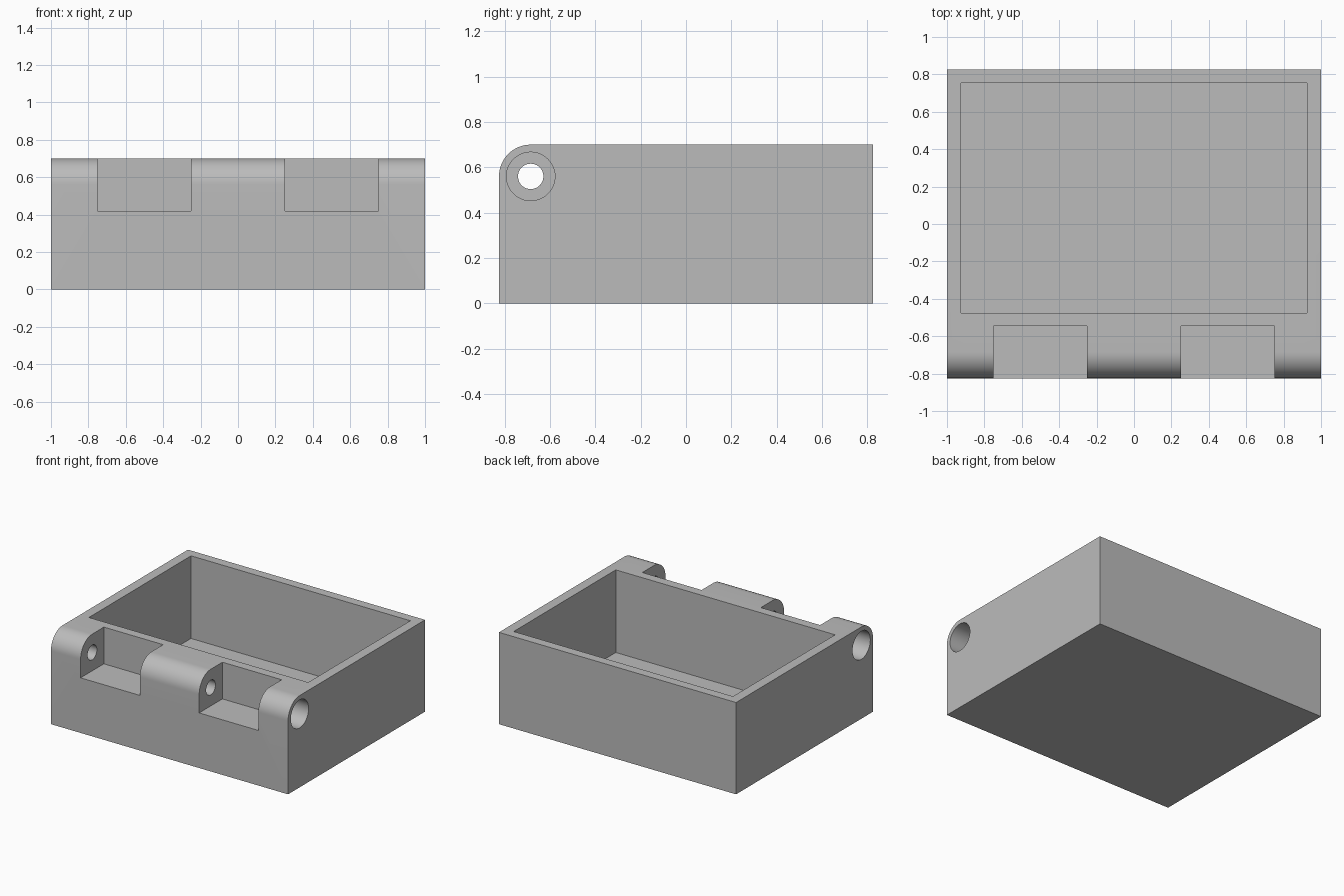
import bpy, bmesh, math

if "Cube" in bpy.data.objects:
    bpy.data.objects.remove(bpy.data.objects["Cube"])

# Main dimensions
HX, HY, H = 1.0, 0.825, 0.70
R = 0.14                              # rounded hinge edge
PIN_Y, PIN_Z = -HY + R, H - R

grey = bpy.data.materials.new("plain grey")
grey.diffuse_color = (0.5, 0.5, 0.5, 1)
grey.use_nodes = True
grey.node_tree.nodes["Principled BSDF"].inputs["Base Color"].default_value = grey.diffuse_color


def finish(name, bm):
    bmesh.ops.recalc_face_normals(bm, faces=bm.faces)
    mesh = bpy.data.meshes.new(name)
    bm.to_mesh(mesh)
    bm.free()
    mesh.materials.append(grey)
    obj = bpy.data.objects.new(name, mesh)
    bpy.context.collection.objects.link(obj)
    return obj


def extrude_x(name, profile, x0, x1):
    bm = bmesh.new()
    face = bm.faces.new([bm.verts.new((x0, y, z)) for y, z in profile])
    out = bmesh.ops.extrude_face_region(bm, geom=[face])
    verts = [v for v in out["geom"] if isinstance(v, bmesh.types.BMVert)]
    bmesh.ops.translate(bm, verts=verts, vec=(x1 - x0, 0, 0))
    return finish(name, bm)


def block(name, x0, x1, y0, y1, z0, z1):
    return extrude_x(name, [(y0, z0), (y1, z0), (y1, z1), (y0, z1)], x0, x1)


def rod(name, radius, x0, x1, n=48):
    ring = [(PIN_Y + radius * math.cos(math.tau * i / n),
             PIN_Z + radius * math.sin(math.tau * i / n)) for i in range(n)]
    return extrude_x(name, ring, x0, x1)


# Box body with its rounded front top edge
arc = [(PIN_Y + R * math.cos(a), PIN_Z + R * math.sin(a))
       for a in (math.pi / 2 * (1 + i / 16) for i in range(17))]
body = extrude_x("box_body", [(-HY, 0), (HY, 0), (HY, H)] + arc, -HX, HX)

# Storage cavity and pin hole
cutters = [block("cavity_cutter", -0.925, 0.925, -0.475, 0.755, 0.07, 1.0),
           ]
# Hinge notches and wide outer pin recesses on both sides
for side, label in ((-1, "left"), (1, "right")):
    a, b = sorted((side * 0.25, side * 0.75))
    cutters.append(block(label + "_notch_cutter", a, b, -1.0, -0.545, 0.42, 1.0))
    a, b = sorted((side * 0.82, side * 1.1))
    cutters.append(rod(label + "_recess_cutter", 0.107, a, b))
cutters.append(rod("pin_hole_cutter", 0.056, -1.2, 1.2))

for cutter in cutters:
    mod = body.modifiers.new(cutter.name, 'BOOLEAN')
    mod.operation = 'DIFFERENCE'
    mod.solver = 'EXACT'
    mod.object = cutter
    cutter.hide_render = True
    cutter.hide_set(True)

# Bake the cuts, then smooth only the round surfaces
bpy.context.view_layer.objects.active = body
body.select_set(True)
for mod in list(body.modifiers):
    bpy.ops.object.modifier_apply(modifier=mod.name)
for cutter in cutters:
    bpy.data.objects.remove(cutter)
bpy.ops.object.shade_smooth_by_angle(angle=math.radians(30))
